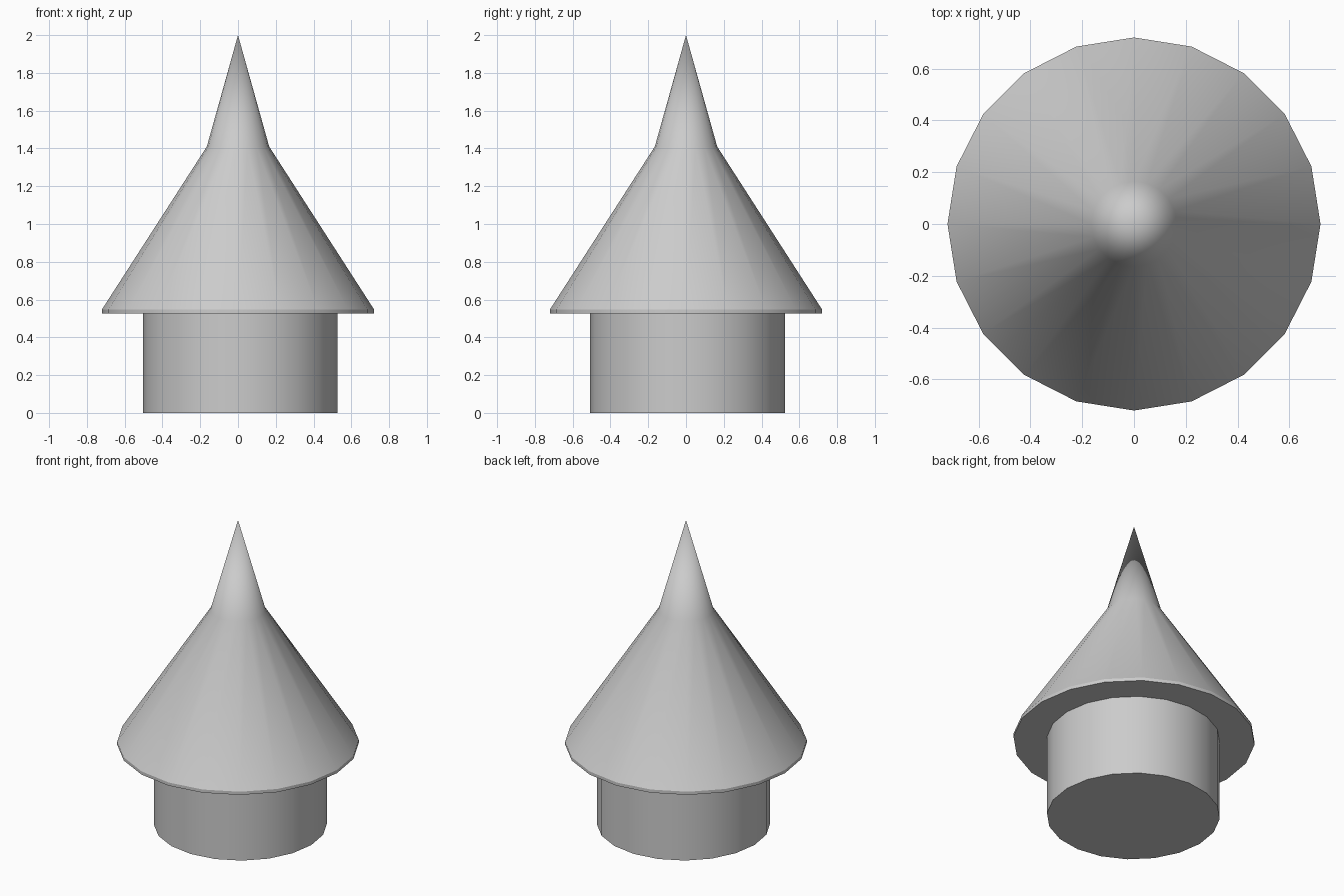
import bpy, bmesh, math
from mathutils import Vector

if "Cube" in bpy.data.objects:
    bpy.data.objects.remove(bpy.data.objects["Cube"])

SIDES = 20


def lathe(name, profile, centre=(0.0, 0.0)):
    """Closed 20-sided turned solid; a radius of 0 makes a point."""
    bm = bmesh.new()
    rings = []
    for r, z in profile:
        n = SIDES if r > 0 else 1
        rings.append([bm.verts.new(Vector((
            centre[0] + r * math.cos(2 * math.pi * i / SIDES),
            centre[1] + r * math.sin(2 * math.pi * i / SIDES), z)))
            for i in range(n)])
    for a, b in zip(rings, rings[1:]):
        for i in range(SIDES):
            j = (i + 1) % SIDES
            if len(b) == 1:
                bm.faces.new((a[i], a[j], b[0]))
            else:
                bm.faces.new((a[i], a[j], b[j], b[i]))
    # End caps
    bm.faces.new(rings[0][::-1])
    if len(rings[-1]) > 1:
        bm.faces.new(rings[-1])
    bmesh.ops.recalc_face_normals(bm, faces=bm.faces)
    mesh = bpy.data.meshes.new(name)
    bm.to_mesh(mesh)
    bm.free()
    obj = bpy.data.objects.new(name, mesh)
    bpy.context.collection.objects.link(obj)
    bpy.ops.object.select_all(action='DESELECT')
    obj.select_set(True)
    bpy.context.view_layer.objects.active = obj
    bpy.ops.object.shade_smooth_by_angle(angle=math.radians(30))
    return obj


# Round wall, set slightly off centre under the roof
lathe("round_wall", [(0.516, 0.0), (0.516, 0.53)], (0.012, 0.008))

# Pointed roof with a thin rim, a broad skirt and a steeper spire
lathe("pointed_roof", [(0.72, 0.527), (0.72, 0.548), (0.165, 1.41), (0, 2.0)])
